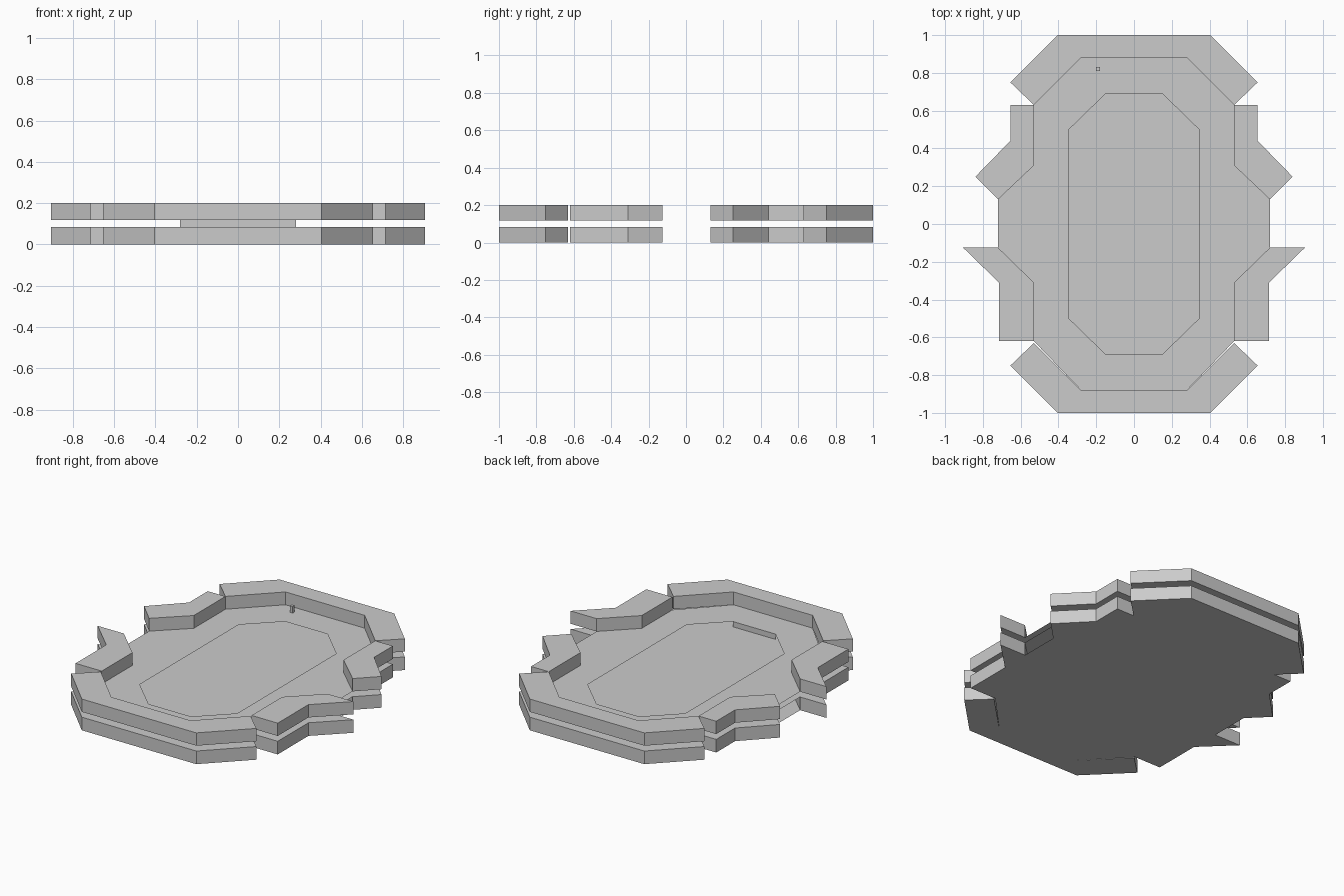
import bpy, bmesh

if "Cube" in bpy.data.objects:
    bpy.data.objects.remove(bpy.data.objects["Cube"])


def finish(bm, name):
    mesh = bpy.data.meshes.new(name)
    bm.to_mesh(mesh)
    bm.free()
    obj = bpy.data.objects.new(name, mesh)
    bpy.context.collection.objects.link(obj)
    return obj


def prism(name, pts, z0, z1):
    bm = bmesh.new()
    face = bm.faces.new([bm.verts.new((x, y, z0)) for x, y in pts])
    ext = bmesh.ops.extrude_face_region(bm, geom=[face], use_keep_orig=True)
    top = [v for v in ext["geom"] if isinstance(v, bmesh.types.BMVert)]
    bmesh.ops.translate(bm, verts=top, vec=(0, 0, z1 - z0))
    bmesh.ops.recalc_face_normals(bm, faces=bm.faces)
    return finish(bm, name)


def sheet(name, loops, z, up=1):
    # flat sheet bounded by one outline and optional holes
    bm = bmesh.new()
    for pts in loops:
        vs = [bm.verts.new((x, y, z)) for x, y in pts]
        for a, b in zip(vs, vs[1:] + vs[:1]):
            bm.edges.new((a, b))
    bmesh.ops.triangle_fill(bm, use_beauty=True, edges=bm.edges[:], normal=(0, 0, up))
    for f in bm.faces:
        f.normal_update()
        if f.normal.z * up < 0:
            f.normal_flip()
    return finish(bm, name)


def flip_x(pts):
    return [(-x, y) for x, y in reversed(pts)]


def wall(name, half, y, z0, z1, facing):
    bm = bmesh.new()
    pts = [(-half, z0), (half, z0), (half, z1), (-half, z1)]
    if facing > 0:
        pts.reverse()
    bm.faces.new([bm.verts.new((x, y, z)) for x, z in pts])
    return finish(bm, name)


# Right halves of the floor outline and the central opening
floor_half = [(.28, .88), (.53, .63), (.53, .31), (.72, .13),
              (.72, -.125), (.53, -.31), (.53, -.62), (.28, -.88)]
open_half = [(.15, .69), (.345, .5), (.345, -.5), (.15, -.69)]
floor_line = floor_half + flip_x(floor_half)
open_line = open_half + flip_x(open_half)

# Rim block profiles
end_half = [(.405, 1), (.655, .75), (.53, .63), (.28, .88)]
end_block = end_half[:3] + [end_half[3]] + flip_x(end_half)
end_front = [(x, -y) for x, y in end_block]
rear_side = [(.53, .63), (.655, .63), (.655, .44), (.84, .25), (.72, .13), (.53, .31)]
front_side = [(.72, -.125), (.905, -.125), (.715, -.31), (.715, -.62),
              (.53, -.62), (.53, -.31)]

# Two stacked rings of rim blocks
for layer, z0, z1 in (("lower", 0, .084), ("upper", .118, .2)):
    prism(layer + "_back_rim", end_block, z0, z1)
    prism(layer + "_front_rim", end_front, z0, z1)
    for part, pts in (("rear_side_rim", rear_side), ("front_side_rim", front_side)):
        prism(f"{layer}_{part}_right", pts, z0, z1)
        prism(f"{layer}_{part}_left", flip_x(pts), z0, z1)

# Floors: underside, recessed deck, and the upper deck with its opening
sheet("base_underside", [floor_line], 0, -1)
sheet("recessed_deck", [floor_line], .084)
sheet("upper_deck", [floor_line, open_line], .118)

# Spacer walls at the front, between the decks
wall("outer_spacer_wall", .28, -.88, .084, .118, -1)
wall("inner_spacer_wall", .15, -.69, .084, .118, 1)

# Small post on the deck
prism("post", [(-.2, .81), (-.18, .81), (-.18, .83), (-.2, .83)], .118, .16)
